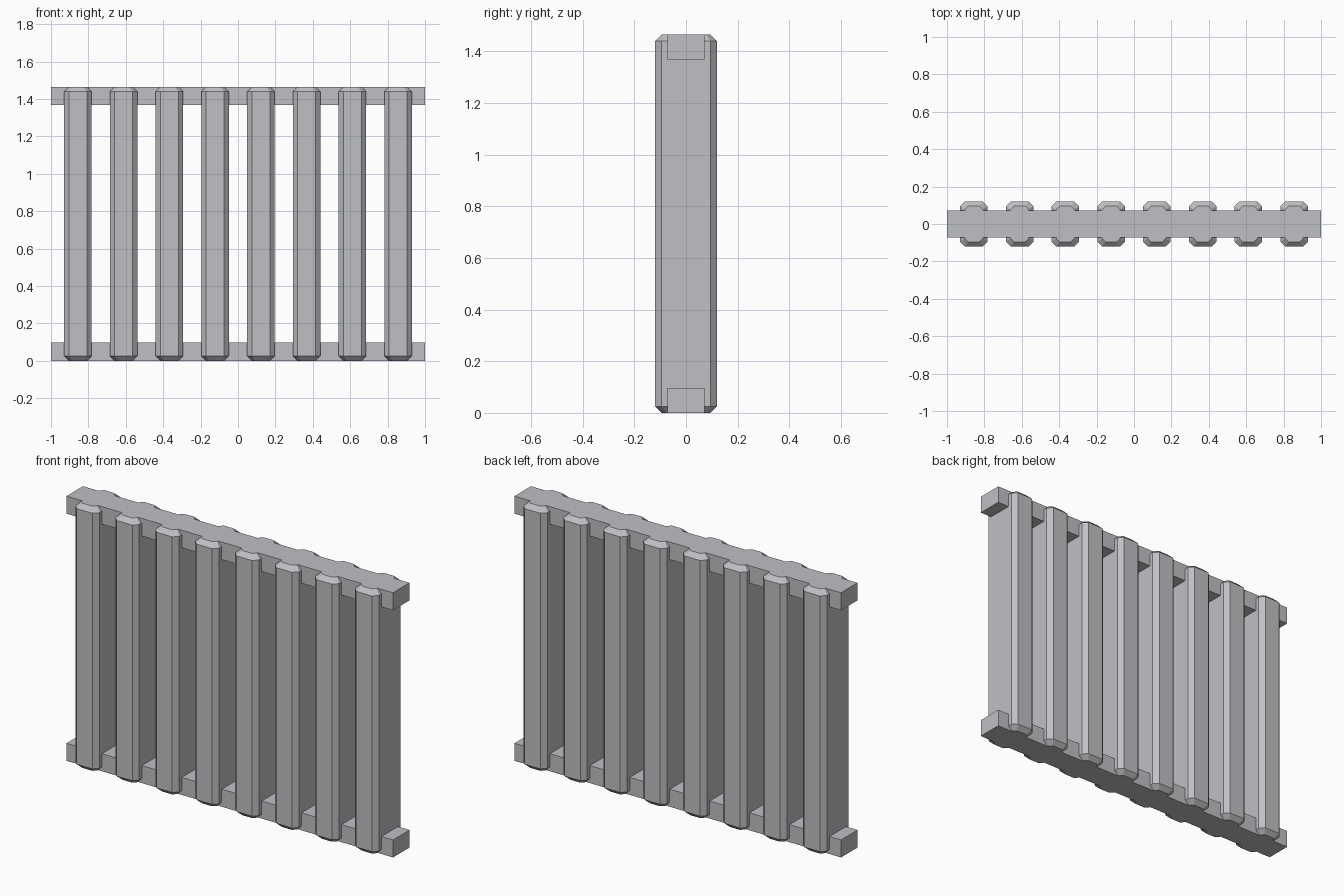
import bpy
import bmesh

cube = bpy.data.objects.get("Cube")
if cube:
    bpy.data.objects.remove(cube, do_unlink=True)

HEIGHT = 1.465
BAR_COUNT = 8
PITCH = 0.2446
CHAMFER = 0.025

grey = bpy.data.materials.new("light_grey_metal")
grey.use_nodes = True
colour = (0.52, 0.53, 0.55, 1)
grey.diffuse_color = colour
grey.node_tree.nodes["Principled BSDF"].inputs["Base Color"].default_value = colour


def octagon(w, d, c):
    """Rectangle outline with half sizes w, d and cut corners c."""
    return [(w, c - d), (w, d - c), (w - c, d), (c - w, d),
            (-w, d - c), (-w, c - d), (c - w, -d), (w - c, -d)]


def loft(name, rings, x=0):
    """Closed solid through a stack of (outline, z) rings."""
    bm = bmesh.new()
    loops = [[bm.verts.new((px, py, z)) for px, py in outline]
             for outline, z in rings]
    n = len(loops[0])
    for low, high in zip(loops, loops[1:]):
        for i in range(n):
            j = (i + 1) % n
            bm.faces.new((low[i], low[j], high[j], high[i]))
    bm.faces.new(loops[0][::-1])
    bm.faces.new(loops[-1])
    bmesh.ops.recalc_face_normals(bm, faces=bm.faces)
    mesh = bpy.data.meshes.new(name)
    bm.to_mesh(mesh)
    bm.free()
    mesh.materials.append(grey)
    obj = bpy.data.objects.new(name, mesh)
    obj.location.x = x
    bpy.context.collection.objects.link(obj)


# Upright bars with chamfered edges all round
full = octagon(0.073, 0.12, CHAMFER)
tip = octagon(0.073 - CHAMFER, 0.12 - CHAMFER, 0.018)
for i in range(BAR_COUNT):
    loft(f"upright_bar_{i + 1}",
         [(tip, 0), (full, CHAMFER), (full, HEIGHT - CHAMFER), (tip, HEIGHT)],
         (i - (BAR_COUNT - 1) / 2) * PITCH)

# Square-edged rails running through the bars
rail = [(1, -0.072), (1, 0.072), (-1, 0.072), (-1, -0.072)]
RAIL_HEIGHT = 0.097
loft("bottom_rail", [(rail, 0), (rail, RAIL_HEIGHT)])
loft("top_rail", [(rail, HEIGHT - RAIL_HEIGHT), (rail, HEIGHT)])
